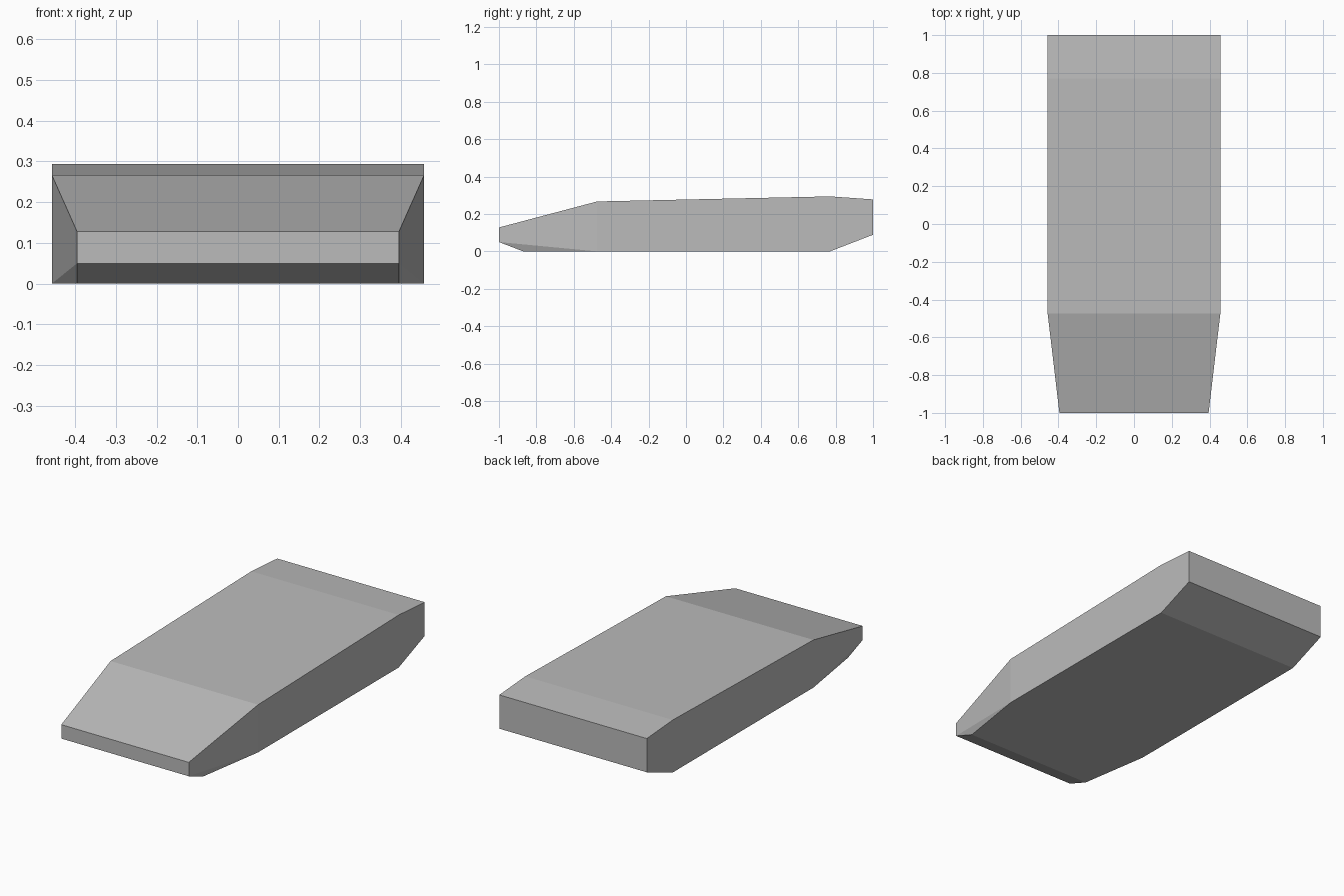
import bpy
import bmesh

if "Cube" in bpy.data.objects:
    bpy.data.objects.remove(bpy.data.objects["Cube"])

grey = bpy.data.materials.new("light grey")
grey.diffuse_color = (0.5, 0.5, 0.5, 1)
grey.use_nodes = True
grey.node_tree.nodes["Principled BSDF"].inputs["Base Color"].default_value = grey.diffuse_color

# Side outline of the hull: (half width, y, z), clockwise from the nose top
OUTLINE = [
    (0.395, -1.00, 0.128),   # 0 nose top
    (0.457, -0.475, 0.267),  # 1 slope top
    (0.457, 0.77, 0.294),    # 2 roof crest
    (0.457, 1.00, 0.278),    # 3 tail top
    (0.457, 1.00, 0.089),    # 4 tail bottom
    (0.457, 0.77, 0.0),      # 5 belly rear
    (0.457, -0.475, 0.0),    # 6 belly front
    (0.395, -0.87, 0.0),     # 7 nose underside
    (0.395, -1.00, 0.05),    # 8 nose bottom
]

bm = bmesh.new()
right = [bm.verts.new(p) for p in OUTLINE]
left = [bm.verts.new((-x, y, z)) for x, y, z in OUTLINE]

# Bands running across the hull
n = len(OUTLINE)
for i in range(n):
    j = (i + 1) % n
    bm.faces.new((right[i], right[j], left[j], left[i]))

# Flanks: long side, tapered nose side, lower nose chamfer
for side in (right, left):
    for ids in ((1, 2, 3, 4, 5, 6), (0, 1, 6, 8), (8, 6, 7)):
        bm.faces.new([side[i] for i in ids])

bmesh.ops.recalc_face_normals(bm, faces=bm.faces)
mesh = bpy.data.meshes.new("hull")
bm.to_mesh(mesh)
bm.free()
mesh.materials.append(grey)
hull = bpy.data.objects.new("hull", mesh)
bpy.context.collection.objects.link(hull)
